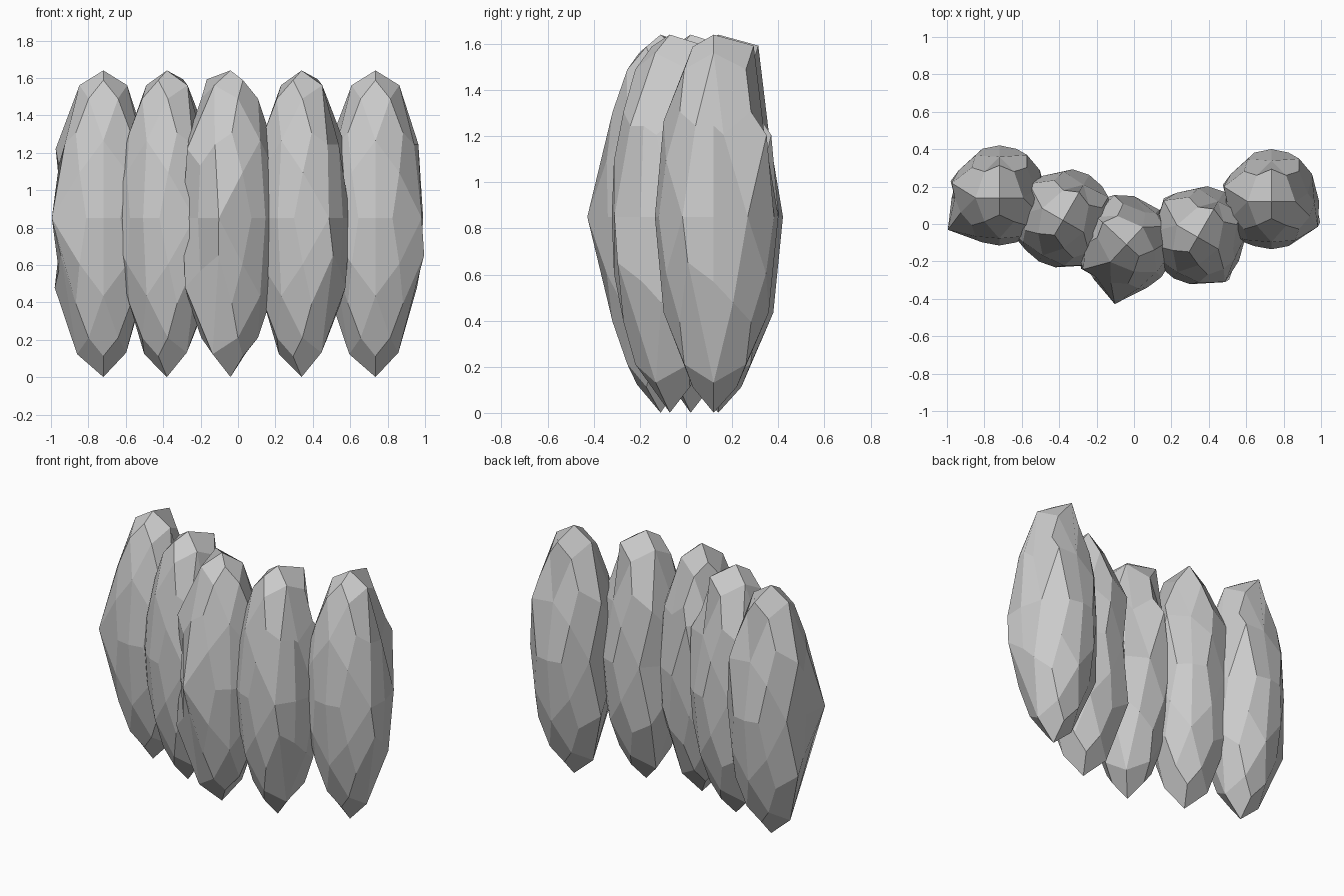
import bpy, bmesh, math
from mathutils import Vector, Matrix

cube = bpy.data.objects.get("Cube")
if cube:
    bpy.data.objects.remove(cube, do_unlink=True)

# Single flat grey
grey = bpy.data.materials.new("light_grey")
grey.use_nodes = True
grey.diffuse_color = (0.6, 0.6, 0.6, 1)
bsdf = next(n for n in grey.node_tree.nodes if n.type == 'BSDF_PRINCIPLED')
bsdf.inputs["Base Color"].default_value = (0.6, 0.6, 0.6, 1)
bsdf.inputs["Roughness"].default_value = 0.9

PHI = (1 + math.sqrt(5)) / 2

# Hand-shaped points of a lobe: direction on the unit ball -> new position
SHAPING = (
    ((0, 0, -1), (0, 0, -1.075)),                      # pointed foot
    ((0, 0.357, 0.934), (0, 0.68, 0.94)),              # rear shoulder
    ((0, 0.851, 0.526), (0, 0.86, 0.46)),              # hollow under it
    ((0.5, 0.809, 0.309), (0.58, 0.90, 0.45)),         # rear side bump
    ((-0.851, -0.526, 0), (-1.08, -0.67, 0)),          # side spur
    ((-0.809, -0.309, -0.5), (-0.89, -0.49, -0.25)),   # dent below spur
    ((-0.809, 0.309, -0.5), (-1.02, 0.35, -0.47)),     # lower bulge
    ((-0.809, 0.309, 0.5), (-1.0, 0.31, 0.47)),        # upper bulge
    ((0.851, -0.526, 0), (0.97, -0.53, 0)),            # opposite corner
    ((0.809, -0.309, -0.5), (1.02, -0.44, -0.25)),     # bump below corner
    ((0.809, 0.309, -0.5), (0.87, 0.33, -0.47)),
    ((0.809, 0.309, 0.5), (0.76, 0.17, 0.45)),         # narrow side crease
    ((0.934, 0, 0.357), (0.90, 0, 0.50)),
    ((0.526, 0, 0.851), (0.50, 0, 0.90)),              # crown corners
    ((-0.526, 0, 0.851), (-0.50, 0, 0.90)),
    ((0.526, 0, -0.851), (0.48, 0, -0.91)),            # foot corners
    ((-0.526, 0, -0.851), (-0.55, 0, -0.92)),
)


def kite_sphere():
    """Unit ball of 60 quads: each icosahedron triangle split in three."""
    ico = bmesh.new()
    for a in (-1, 1):
        for b in (-PHI, PHI):
            for co in ((a, 0, b), (0, b, a), (b, a, 0)):
                ico.verts.new(co)
    bmesh.ops.convex_hull(ico, input=ico.verts[:])
    ball = bmesh.new()
    cache = {}

    def vert(p):
        p = p.normalized()
        key = tuple(round(c, 3) + 0.0 for c in p)
        if key not in cache:
            cache[key] = ball.verts.new(p)
        return cache[key]

    for f in ico.faces:
        mid = f.calc_center_median()
        for loop in f.loops:
            v = loop.vert.co
            nxt, prv = loop.link_loop_next.vert.co, loop.link_loop_prev.vert.co
            ball.faces.new([vert(v), vert(v + nxt), vert(mid), vert(v + prv)])
    ico.free()
    return ball


def lobe(name, x, y, turn):
    bm = kite_sphere()
    bmesh.ops.recalc_face_normals(bm, faces=bm.faces[:])
    targets = [(max(bm.verts, key=lambda v: v.co.dot(Vector(d))), co)
               for d, co in SHAPING]
    # Fuller back, then the individual points
    for v in bm.verts:
        if v.co.y > 0.1:
            v.co.y *= 1.1
    for v, co in targets:
        v.co = co
    bm.transform(Matrix.Translation((x, y, 0.85))
                 @ Matrix.Rotation(math.radians(turn), 4, 'Z')
                 @ Matrix.Diagonal((0.255, 0.255, 0.79, 1)))
    bm.normal_update()
    me = bpy.data.meshes.new(name)
    bm.to_mesh(me)
    bm.free()
    me.materials.append(grey)
    bpy.context.collection.objects.link(bpy.data.objects.new(name, me))


# Row of five upright lobes set in a shallow V, the point to the front
for args in (("right_outer_lobe", -0.72, 0.14, 0),
             ("right_inner_lobe", -0.38, 0.02, -30),
             ("centre_lobe", -0.04, -0.11, 47),
             ("left_inner_lobe", 0.34, -0.07, -30),
             ("left_outer_lobe", 0.735, 0.12, 0)):
    lobe(*args)
